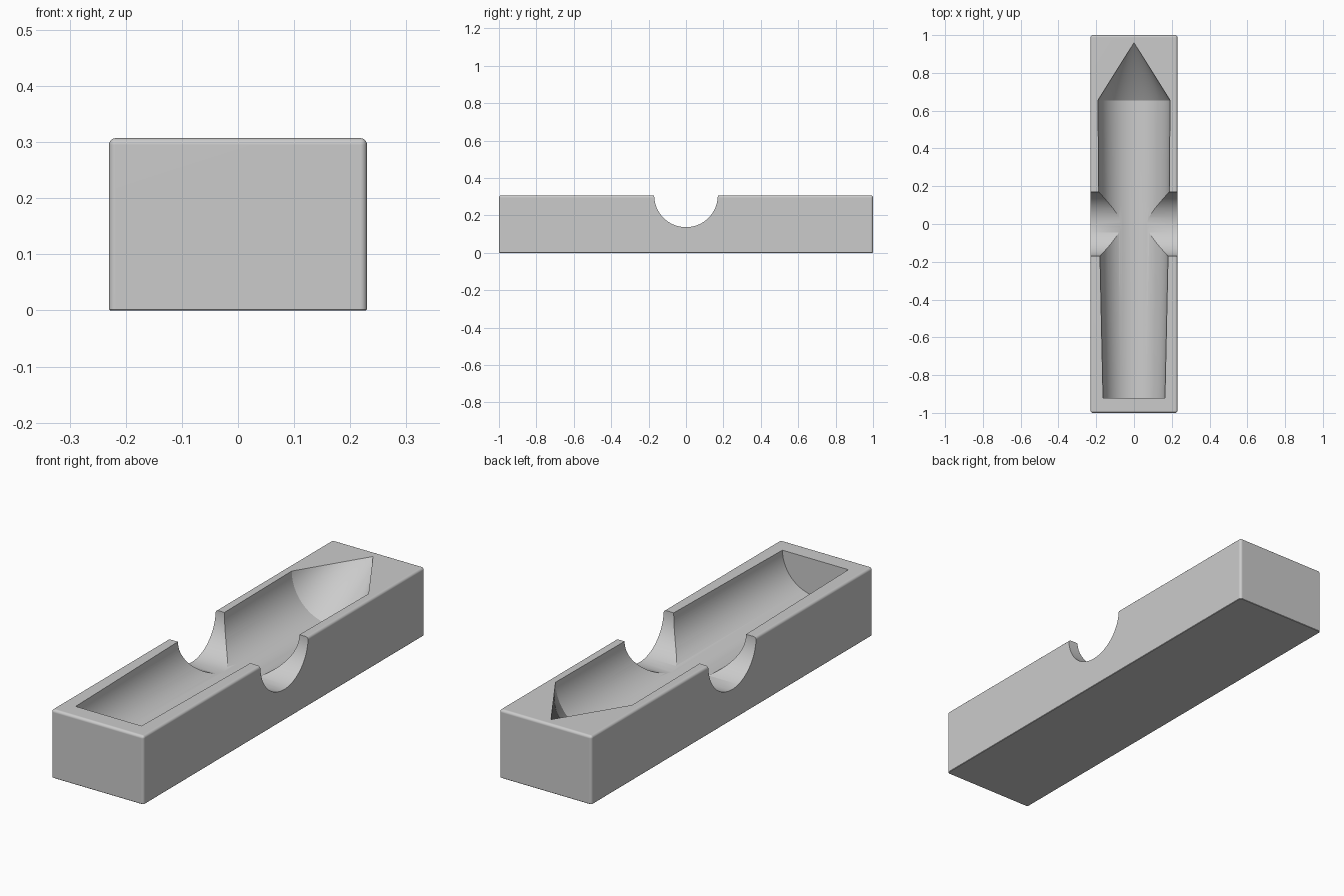
import bpy
import bmesh
import math
from mathutils import Matrix

W, L, H = 0.46, 2.0, 0.307
SEGS = 96

cube = bpy.data.objects.get("Cube")
if cube:
    bpy.data.objects.remove(cube, do_unlink=True)

grey = bpy.data.materials.new("mid_grey")
grey.use_nodes = True
colour = (0.6, 0.6, 0.6, 1.0)
grey.diffuse_color = colour
grey.node_tree.nodes["Principled BSDF"].inputs["Base Color"].default_value = colour


def make_object(name, bm):
    bmesh.ops.recalc_face_normals(bm, faces=bm.faces)
    mesh = bpy.data.meshes.new(name)
    bm.to_mesh(mesh)
    bm.free()
    mesh.materials.append(grey)
    ob = bpy.data.objects.new(name, mesh)
    bpy.context.collection.objects.link(ob)
    return ob


def round_edges(bm, rule, radius, segments):
    edges = [e for e in bm.edges if rule(e)]
    bmesh.ops.bevel(bm, geom=edges, offset=radius, segments=segments,
                    profile=0.5, affect='EDGES')


# Block with rounded sides and top; the base keeps a crisp edge
bm = bmesh.new()
bmesh.ops.create_cube(bm, size=1)
bmesh.ops.scale(bm, vec=(W, L, H), verts=bm.verts)
bmesh.ops.translate(bm, vec=(0, 0, H / 2), verts=bm.verts)
round_edges(bm, lambda e: max(v.co.z for v in e.verts) > H / 2, 0.012, 5)
round_edges(bm, lambda e: all(v.co.z < 1e-5 for v in e.verts), 0.002, 1)
block = make_object("mould_block", bm)


# Cavity: tapered barrel with a pointed end, turned about the long axis
def revolve(name, profile):
    bm = bmesh.new()
    rings = []
    for y, r in profile:
        if r == 0:
            rings.append([bm.verts.new((0, y, H))])
        else:
            rings.append([bm.verts.new((r * math.cos(a), y, H + r * math.sin(a)))
                          for a in (2 * math.pi * i / SEGS for i in range(SEGS))])
    for a, b in zip(rings, rings[1:]):
        for i in range(SEGS):
            j = (i + 1) % SEGS
            if len(b) == 1:
                bm.faces.new((a[i], a[j], b[0]))
            else:
                bm.faces.new((a[i], a[j], b[j], b[i]))
    bm.faces.new(rings[0])
    return make_object(name, bm)


cavity = revolve("cavity_cutter",
                 [(-0.92, 0.164), (0.1, 0.186), (0.655, 0.191), (0.96, 0)])

# Finger notch: cylinder across the block
bm = bmesh.new()
bmesh.ops.create_cone(bm, cap_ends=True, segments=SEGS, radius1=0.17,
                      radius2=0.17, depth=1,
                      matrix=Matrix.Translation((0, 0, H)) @ Matrix.Rotation(math.pi / 2, 4, 'Y'))
notch = make_object("notch_cutter", bm)

bpy.ops.object.select_all(action='DESELECT')
block.select_set(True)
bpy.context.view_layer.objects.active = block
for cutter in (cavity, notch):
    cutter.hide_render = True
    mod = block.modifiers.new(cutter.name, 'BOOLEAN')
    mod.operation = 'DIFFERENCE'
    mod.solver = 'EXACT'
    mod.object = cutter
    bpy.ops.object.modifier_apply(modifier=mod.name)
    bpy.data.objects.remove(cutter, do_unlink=True)

# Smooth curves, crisp rims
bpy.ops.object.shade_smooth_by_angle(angle=math.radians(28))
weighted = block.modifiers.new("weighted_normals", 'WEIGHTED_NORMAL')
weighted.keep_sharp = True
